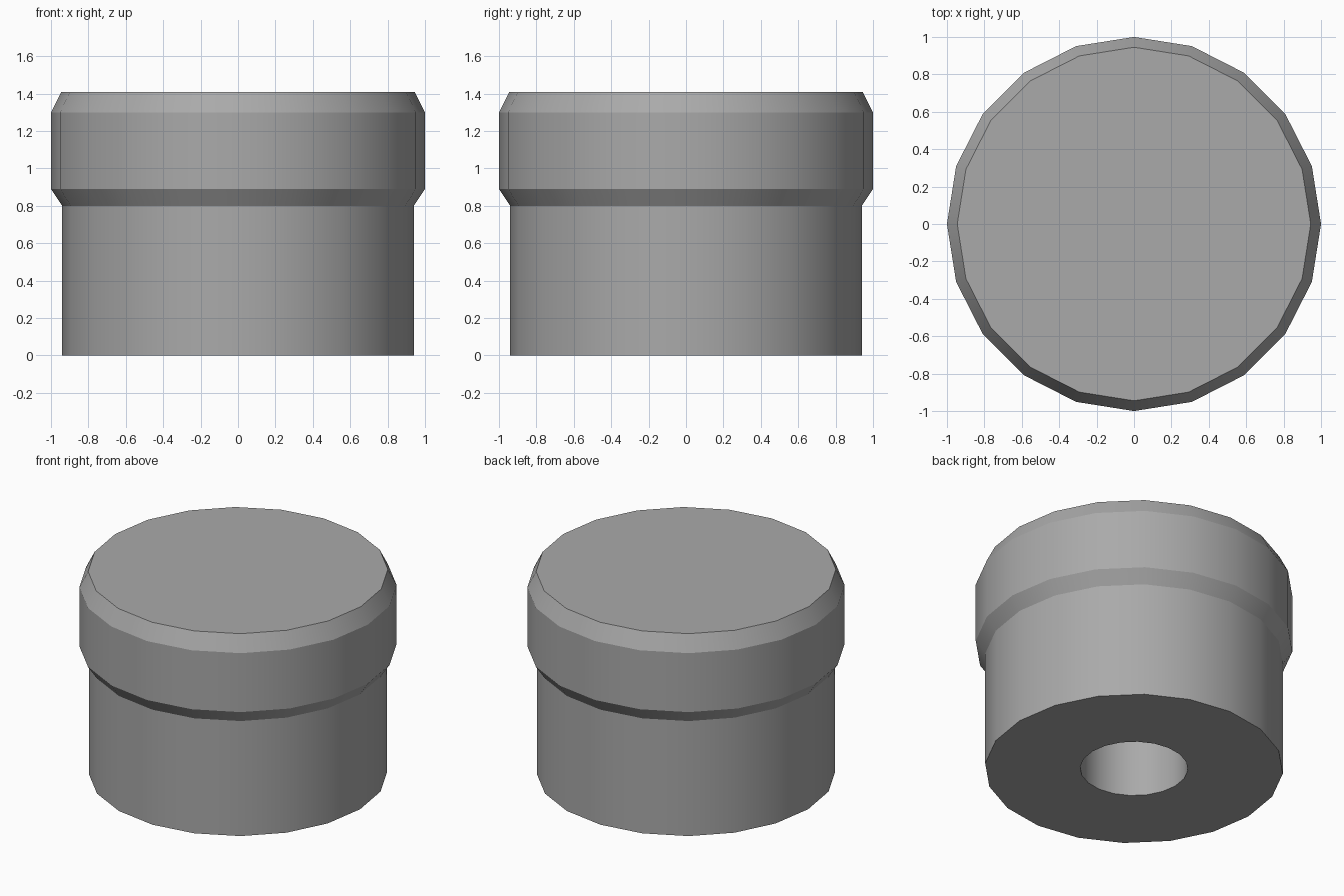
import bpy, bmesh, math

if "Cube" in bpy.data.objects:
    bpy.data.objects.remove(bpy.data.objects["Cube"])

SIDES = 20

# one flat grey for the whole part
grey = bpy.data.materials.new("mid_grey")
grey.diffuse_color = (0.4, 0.4, 0.4, 1)
grey.use_nodes = True
grey.node_tree.nodes["Principled BSDF"].inputs["Base Color"].default_value = grey.diffuse_color


def lathe(name, profile):
    """Revolve (radius, z) points about z; radius 0 closes a cap."""
    bm = bmesh.new()
    rings = []
    for r, z in profile:
        rings.append([bm.verts.new((r * math.cos(2 * math.pi * i / SIDES),
                                    r * math.sin(2 * math.pi * i / SIDES), z))
                      for i in range(SIDES)])
    for a, b in zip(rings, rings[1:]):
        for i in range(SIDES):
            j = (i + 1) % SIDES
            bm.faces.new((a[i], a[j], b[j], b[i]))
    bm.faces.new(rings[0])
    bm.faces.new(rings[-1])
    bmesh.ops.recalc_face_normals(bm, faces=bm.faces)
    mesh = bpy.data.meshes.new(name)
    bm.to_mesh(mesh)
    bm.free()
    mesh.materials.append(grey)
    obj = bpy.data.objects.new(name, mesh)
    bpy.context.collection.objects.link(obj)
    bpy.ops.object.select_all(action='DESELECT')
    obj.select_set(True)
    bpy.context.view_layer.objects.active = obj
    # smooth around the barrel, crisp at the chamfers
    bpy.ops.object.shade_smooth_by_angle(angle=math.radians(22))
    return obj


# blind socket, bottom face, stem, flared collar, chamfered top
lathe("stepped_cap", [(0.34, 0.80), (0.34, 0), (0.94, 0), (0.94, 0.80),
                      (1.0, 0.89), (1.0, 1.30), (0.945, 1.41)])
